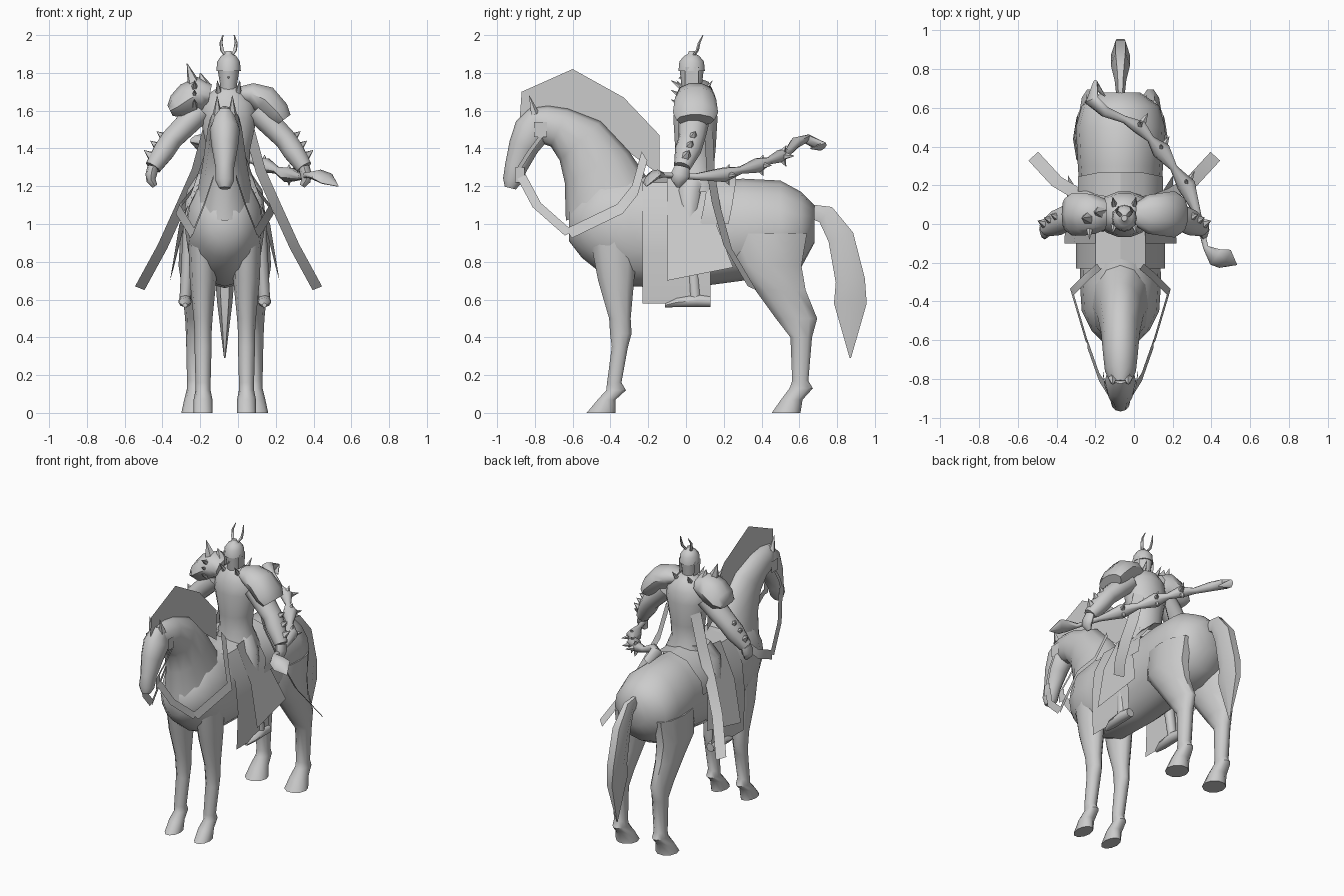
import bpy, bmesh, math
from mathutils import Vector

if "Cube" in bpy.data.objects:
    bpy.data.objects.remove(bpy.data.objects["Cube"], do_unlink=True)

SHADE = 0.6
grey = bpy.data.materials.new("plain grey")
grey.use_nodes = True
grey.diffuse_color = (SHADE, SHADE, SHADE, 1)
grey.node_tree.nodes["Principled BSDF"].inputs["Base Color"].default_value = grey.diffuse_color

HORSE, RIDER = -.07, -.05      # centre lines of the horse and the rider
ACROSS, ALONG, UP = Vector((1, 0, 0)), Vector((0, 1, 0)), Vector((0, 0, 1))


def at(x=0, y=0, z=0, wide=.05, deep=None):
    """A point on a path, with the half sizes of the cross-section there."""
    return Vector((x, y, z)), wide, wide if deep is None else deep


def place(point, centre, mirror):
    return Vector((centre + mirror * point.x, point.y, point.z))


def finish(name, bm):
    bmesh.ops.recalc_face_normals(bm, faces=bm.faces)
    mesh = bpy.data.meshes.new(name)
    bm.to_mesh(mesh)
    bm.free()
    mesh.materials.append(grey)
    part = bpy.data.objects.new(name, mesh)
    bpy.context.collection.objects.link(part)
    bpy.ops.object.select_all(action='DESELECT')
    part.select_set(True)
    bpy.context.view_layer.objects.active = part
    bpy.ops.object.shade_smooth_by_angle(angle=math.radians(50))


def loft(name, path, centre=HORSE, mirror=1, axis=None, ref=ACROSS, sides=12):
    """Skin elliptical rings along a path; rings face the axis or follow the path."""
    bm = bmesh.new()
    points = [place(step[0], centre, mirror) for step in path]
    rings = []
    for i, (point, wide, deep) in enumerate(path):
        ahead, behind = points[min(i + 1, len(points) - 1)], points[max(i - 1, 0)]
        tangent = (axis or ahead - behind).normalized()
        u = (ref - tangent * tangent.dot(ref)).normalized()
        v = tangent.cross(u)
        angles = [math.tau * k / sides for k in range(sides)]
        rings.append([bm.verts.new(points[i] + u * wide * math.cos(a) + v * deep * math.sin(a))
                      for a in angles])
    for low, high in zip(rings, rings[1:]):
        for k in range(sides):
            n = (k + 1) % sides
            bm.faces.new((low[k], low[n], high[n], high[k]))
    bm.faces.new(rings[0])
    bm.faces.new(rings[-1])
    finish(name, bm)


def spike(name, base, offset, radius, centre=RIDER, mirror=1):
    base, offset = Vector(base), Vector(offset)
    ref = ALONG if abs(offset.y) < abs(offset.z) else UP
    loft(name, [(base, radius, radius), (base + offset, radius / 20, radius / 20)],
         centre, mirror, ref=ref, sides=5)


def strip(name, path, across, centre=HORSE, mirror=1):
    """Flat band along a path; across is the vector from edge to edge."""
    bm = bmesh.new()
    half = Vector(across) / 2
    rows = [[bm.verts.new(place(edge, centre, mirror)) for edge in (step[0] - half, step[0] + half)]
            for step in path]
    for a, b in zip(rows, rows[1:]):
        bm.faces.new((a[0], a[1], b[1], b[0]))
    finish(name, bm)


def panel(name, corners, centre=HORSE, mirror=1):
    bm = bmesh.new()
    bm.faces.new([bm.verts.new(place(corner[0], centre, mirror)) for corner in corners])
    finish(name, bm)


# Horse trunk, neck, head, mane and tail
loft("horse_trunk", [
    at(y=-.62, z=1, wide=.08, deep=.09), at(y=-.55, z=1, wide=.15, deep=.18),
    at(y=-.45, z=1, wide=.2, deep=.26), at(y=-.3, z=.97, wide=.21, deep=.3),
    at(z=.94, wide=.2, deep=.28), at(y=.3, z=.97, wide=.22, deep=.27),
    at(y=.5, z=.97, wide=.23, deep=.26), at(y=.61, z=.97, wide=.2, deep=.2),
    at(y=.68, z=1, wide=.1, deep=.1)], axis=ALONG, sides=16)
loft("horse_neck", [
    at(y=-.4, z=1.1, wide=.16, deep=.25), at(y=-.47, z=1.3, wide=.12, deep=.19),
    at(y=-.56, z=1.44, wide=.1, deep=.15), at(y=-.67, z=1.51, wide=.09, deep=.11),
    at(y=-.76, z=1.53, wide=.08, deep=.1), at(y=-.83, z=1.56, wide=.05, deep=.06)])
loft("horse_head", [
    at(y=-.77, z=1.59, wide=.05, deep=.06), at(y=-.81, z=1.5, wide=.08, deep=.1),
    at(y=-.86, z=1.41, wide=.07, deep=.08), at(y=-.9, z=1.3, wide=.05, deep=.06),
    at(y=-.92, z=1.23, wide=.05), at(y=-.93, z=1.19, wide=.03)])
panel("mane", [at(y=-.88, z=1.56), at(y=-.87, z=1.7), at(y=-.6, z=1.82), at(y=-.33, z=1.67),
               at(y=-.14, z=1.47), at(y=-.14, z=1.26), at(y=-.33, z=1.4), at(y=-.6, z=1.58)])
loft("tail", [
    at(y=.65, z=1.07, wide=.02, deep=.04), at(y=.74, z=1.05, wide=.03, deep=.06),
    at(y=.82, z=.93, wide=.05, deep=.08), at(y=.87, z=.7, wide=.05, deep=.09),
    at(y=.87, z=.58, wide=.04, deep=.1), at(y=.87, z=.29, wide=.004)], sides=6)

# Leg rings from thigh to hoof, for one side
FRONT_X, HIND_X = .115, .155
legs = {
    "front_leg": [
        at(FRONT_X, -.38, .95, wide=.08, deep=.14), at(FRONT_X, -.37, .7, wide=.07, deep=.1),
        at(FRONT_X, -.35, .5, wide=.05, deep=.06), at(FRONT_X, -.345, .42, wide=.045, deep=.06),
        at(FRONT_X, -.35, .35, wide=.045), at(FRONT_X, -.38, .16, wide=.04),
        at(FRONT_X, -.37, .12, wide=.04, deep=.055), at(FRONT_X, -.42, .07),
        at(FRONT_X, -.45, wide=.05, deep=.08)],
    "hind_leg": [
        at(HIND_X, .45, .95, wide=.08, deep=.2), at(HIND_X, .44, .78, wide=.09, deep=.18),
        at(HIND_X, .5, .65, wide=.07, deep=.14), at(HIND_X, .585, .5, wide=.055, deep=.115),
        at(HIND_X, .61, .4, wide=.05, deep=.06), at(HIND_X, .605, .17, wide=.045),
        at(HIND_X, .61, .13, wide=.045, deep=.065), at(HIND_X, .56, .07, wide=.06, deep=.06),
        at(HIND_X, .53, wide=.075, deep=.08)]}

# Rider joints, measured from the rider's centre line
shoulder, elbow, wrist = Vector((.15, .05, 1.6)), Vector((.3, .03, 1.45)), Vector((.4, -.02, 1.3))

for side, m in (("left", 1), ("right", -1)):
    for leg, rings in legs.items():
        loft(f"{side}_{leg}", rings, mirror=m, axis=UP, sides=10)
    spike(f"{side}_ear", (.04, -.8, 1.58), (0, -.03, .1), .025, HORSE, m)

    # Bridle and reins
    strip(f"{side}_blinker", [at(.085, -.77, 1.46), at(.085, -.77, 1.54)], ALONG * .07, mirror=m)
    strip(f"{side}_bit_plate", [at(.06, -.88, 1.22), at(.06, -.88, 1.3)], ALONG * .05, mirror=m)
    strip(f"{side}_cheek_strap", [at(.06, -.88, 1.3), at(.08, -.83, 1.38), at(.09, -.77, 1.46)],
          ALONG * .025, mirror=m)
    strip(f"{side}_rein", [at(.06, -.87, 1.25), at(.11, -.79, 1.1), at(.17, -.62, .95)],
          (ALONG * 2 + UP) * .022, mirror=m)
    strip(f"{side}_rein_band", [at(.17, -.62, .95), at(.25, -.35, 1.08), at(.17, -.27, 1.18),
                                at(.11, -.22, 1.36)], (.02, .03, -.05), mirror=m)

    # Saddle cloth, skirts and ribbons
    strip(f"{side}_saddle_cloth", [
        at(0, -.05, 1.25), at(.13, -.05, 1.22), at(.21, -.05, 1.05), at(.23, -.05, .85),
        at(.22, -.05, .58)], ALONG * .36, mirror=m)
    strip(f"{side}_saddle_back", [at(0, .19, 1.26), at(.12, .19, 1.23), at(.22, .17, 1.1),
                                  at(.22, .15, 1)], ALONG * .15, mirror=m)
    panel(f"{side}_skirt", [
        at(.13, -.1, 1.24), at(.12, .12, 1.26), at(.2, .14, 1.05), at(.27, .25, .77),
        at(.29, -.1, .7), at(.24, -.1, 1)], mirror=m)
    strip(f"{side}_long_ribbon", [
        at(.11, .12, 1.5), at(.17, .13, 1.28), at(.25, .16, 1.1), at(.35, .22, .88),
        at(.47, .35, .66)], (.05, -.045, .02), RIDER, m)

    # Rider's leg under the skirt, and boot
    loft(f"{side}_thigh", [at(.06, .05, 1.27, wide=.08), at(.13, .02, 1.18, wide=.07),
                           at(.18, .02, 1, wide=.04), at(.21, .05, .6, wide=.03)],
         mirror=m, axis=UP, sides=8)
    loft(f"{side}_boot", [at(.21, .13, .59, wide=.03), at(.21, .06, .595, wide=.035),
                          at(.21, -.05, .585, wide=.035, deep=.025), at(.21, -.11, .57, wide=.012)],
         mirror=m, axis=ALONG, sides=8)

    # Arm, hand and bracer spikes
    loft(f"{side}_arm", [(shoulder, .08, .07), (shoulder.lerp(elbow, .5), .08, .065), (elbow, .07, .06),
                         (elbow.lerp(wrist, .4), .07, .06), (wrist, .045, .045)],
         RIDER, m, ref=ALONG, sides=10)
    loft(f"{side}_hand", [(wrist, .04, .03), at(.41, -.03, 1.26, wide=.05, deep=.03),
                          at(.41, -.04, 1.23, wide=.04, deep=.025), at(.39, -.04, 1.2, wide=.015)],
         RIDER, m, ref=ALONG, sides=8)
    for i in range(3):
        root = elbow.lerp(wrist, i / 3) + ACROSS * .03
        spike(f"{side}_bracer_spike_{i}", root, (.05, .02, .04), .035, RIDER, m)

    # Collar spikes
    for face, y, way in (("front", 0, -1), ("back", .09, 1)):
        spike(f"{side}_{face}_collar_spike", (.05, y, 1.69), (.01, way * .05, .07), .02, RIDER, m)

    # Helmet horns and cheek guards
    loft(f"{side}_horn", [at(.015, .04, 1.89, wide=.01), at(.035, .06, 1.92, wide=.01),
                          at(.04, .07, 1.96, wide=.008), at(.03, .09, 2, wide=.003)],
         RIDER, m, axis=UP, sides=6)
    strip(f"{side}_cheek_guard", [at(.06, .03, 1.83), at(.055, .03, 1.73)], ALONG * .07, RIDER, m)

# Rider's torso, head and helmet
loft("torso", [
    at(y=.06, z=1.17, wide=.16, deep=.14), at(y=.05, z=1.3, wide=.11, deep=.1),
    at(y=.05, z=1.4, wide=.115, deep=.11), at(y=.05, z=1.56, wide=.15, deep=.12),
    at(y=.05, z=1.64, wide=.14, deep=.11), at(y=.05, z=1.7, wide=.09, deep=.08),
    at(y=.04, z=1.73, wide=.045)], RIDER, axis=UP, sides=14)
loft("head", [at(y=.03, z=1.69, wide=.045), at(y=.03, z=1.74, wide=.045, deep=.055),
              at(y=.03, z=1.83, wide=.06, deep=.065)], RIDER, axis=UP)
loft("helmet", [at(y=.03, z=1.81, wide=.065, deep=.07), at(y=.03, z=1.86, wide=.06, deep=.065),
                at(y=.03, z=1.89, wide=.04), at(y=.03, z=1.9, wide=.02),
                at(y=.03, z=1.915, wide=.015)], RIDER, axis=UP)
spike("nose", (0, -.01, 1.785), (0, -.03, -.015), .014)

# Domed plate on the left shoulder, taller horned plate on the right
loft("left_pauldron", [
    at(.06, .05, 1.69, wide=.06, deep=.04), at(.12, .05, 1.69, wide=.1, deep=.06),
    at(.19, .05, 1.66, wide=.11, deep=.08), at(.26, .05, 1.59, wide=.12, deep=.07),
    at(.29, .05, 1.55, wide=.1, deep=.05)], RIDER, ref=ALONG, sides=10)
loft("right_pauldron", [
    at(-.1, .05, 1.68, wide=.08, deep=.06), at(-.15, .05, 1.69, wide=.1, deep=.09),
    at(-.21, .05, 1.66, wide=.11, deep=.09), at(-.27, .05, 1.62, wide=.11, deep=.07),
    at(-.31, .05, 1.6, wide=.08, deep=.03)], RIDER, ref=ALONG, sides=8)
spike("shoulder_horn", (-.18, .03, 1.73), (-.04, 0, .12), .04)
spike("shoulder_crest", (-.13, .06, 1.73), (-.02, 0, .07), .04)
for i in range(3):
    spike(f"shoulder_tooth_{i}", (-.18, -.02, 1.62 + i * .05), (0, -.06, .04), .02)

# Polearm: leaf blade, thorny knots on the shaft, hooked butt
knots = [Vector((.27, .2, 1.26)), Vector((.14, .38, 1.31)), Vector((.03, .5, 1.36))]
loft("polearm", [
    at(.53, -.21, 1.2, wide=.003), at(.47, -.18, 1.24, wide=.06, deep=.02),
    at(.42, -.17, 1.26, wide=.05, deep=.025), at(.37, -.12, 1.26, wide=.015),
    at(.33, .05, 1.25, wide=.018), (knots[0], .05, .04),
    (knots[0].lerp(knots[1], .5), .02, .02), (knots[1], .05, .04),
    (knots[1].lerp(knots[2], .5), .02, .02), (knots[2], .04, .035),
    at(-.05, .54, 1.38, wide=.02), at(-.15, .58, 1.43, wide=.03),
    at(-.22, .64, 1.45, wide=.04, deep=.02), at(-.2, .72, 1.41, wide=.03, deep=.02),
    at(-.15, .66, 1.4, wide=.004)], centre=0, ref=Vector((.6, .7, .3)), sides=8)
for n, knot in enumerate(knots):
    for i in range(4):
        a = math.tau * i / 4
        reach = ((ACROSS + ALONG) * math.cos(a) * .6 + UP * math.sin(a) * .8) * .07
        spike(f"polearm_thorn_{n}_{i}", knot, reach + ALONG * .03, .03, 0)
